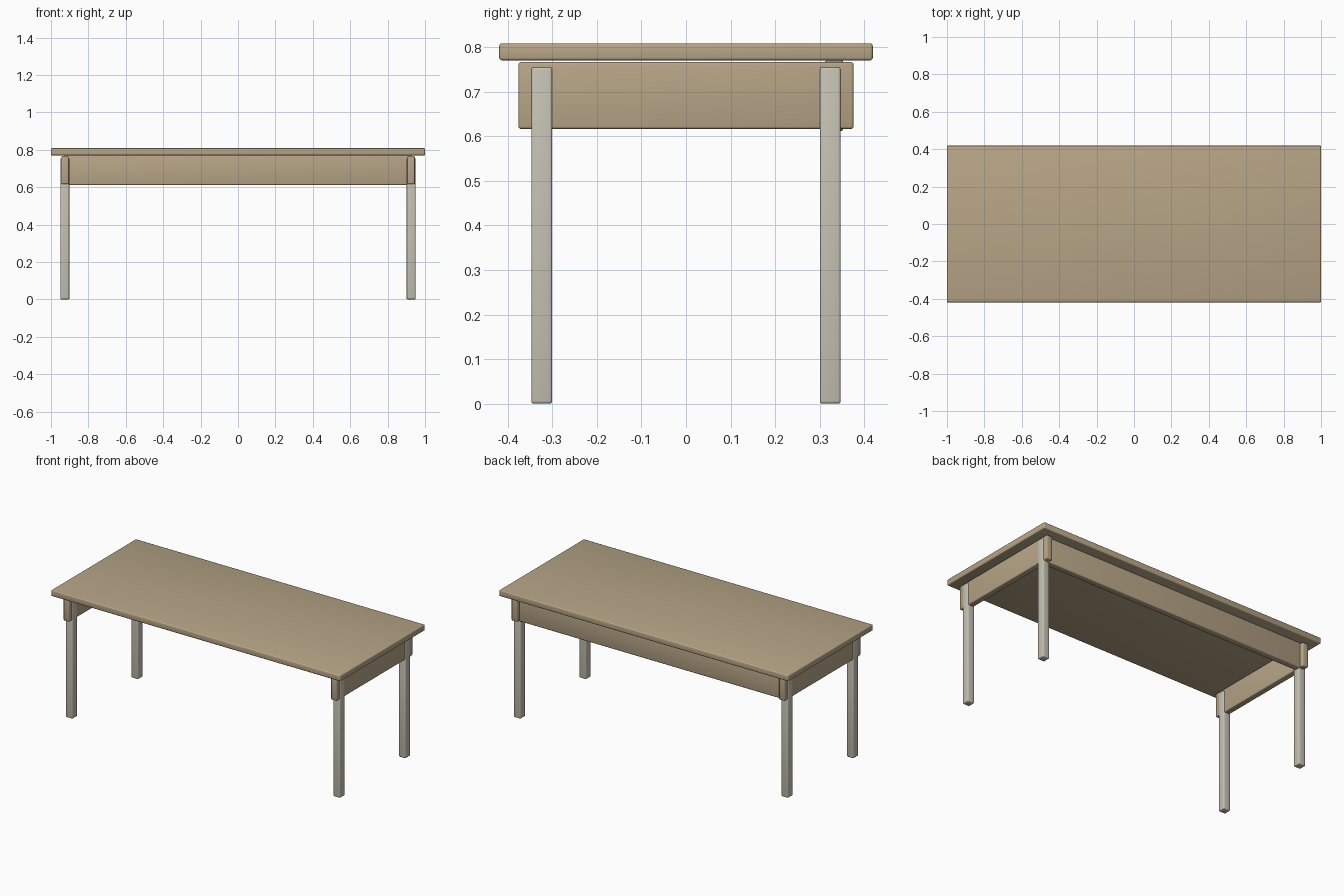
import bpy

if "Cube" in bpy.data.objects:
    bpy.data.objects.remove(bpy.data.objects["Cube"])


def make_material(name, color):
    mat = bpy.data.materials.new(name)
    mat.diffuse_color = (*color, 1.0)
    mat.use_nodes = True
    mat.node_tree.nodes["Principled BSDF"].inputs["Base Color"].default_value = mat.diffuse_color
    return mat


wood = make_material("tan wood", (0.474, 0.376, 0.242))
pale = make_material("pale grey paint", (0.565, 0.539, 0.456))


def rounded_box(name, center, size, mat, radius=0.006):
    """Box with softly rounded edges."""
    bpy.ops.mesh.primitive_cube_add(size=1, location=center)
    obj = bpy.context.object
    obj.name = name
    obj.scale = size
    bpy.ops.object.transform_apply(location=False, rotation=False, scale=True)
    obj.data.materials.append(mat)
    bevel = obj.modifiers.new("rounded edges", 'BEVEL')
    bevel.width = radius
    bevel.segments = 3
    bpy.ops.object.modifier_apply(modifier=bevel.name)
    bpy.ops.object.shade_smooth_by_angle()
    return obj


# Table top
rounded_box("table_top", (0, 0, 0.789), (2.0, 0.838, 0.038), wood)

# Single long apron along the back
rounded_box("back_apron", (0, 0.332, 0.691), (1.86, 0.042, 0.159), wood)

for side, sx in (("left", -1), ("right", 1)):
    # Side aprons, running past the legs
    rounded_box(side + "_apron", (sx * 0.925, 0, 0.691), (0.04, 0.752, 0.15), wood)
    # Legs, slightly thicker than the aprons they straddle
    for end, sy in (("front", -1), ("back", 1)):
        rounded_box(end + "_" + side + "_leg",
                    (sx * 0.925, sy * 0.3235, 0.3775),
                    (0.047, 0.047, 0.755), pale)
